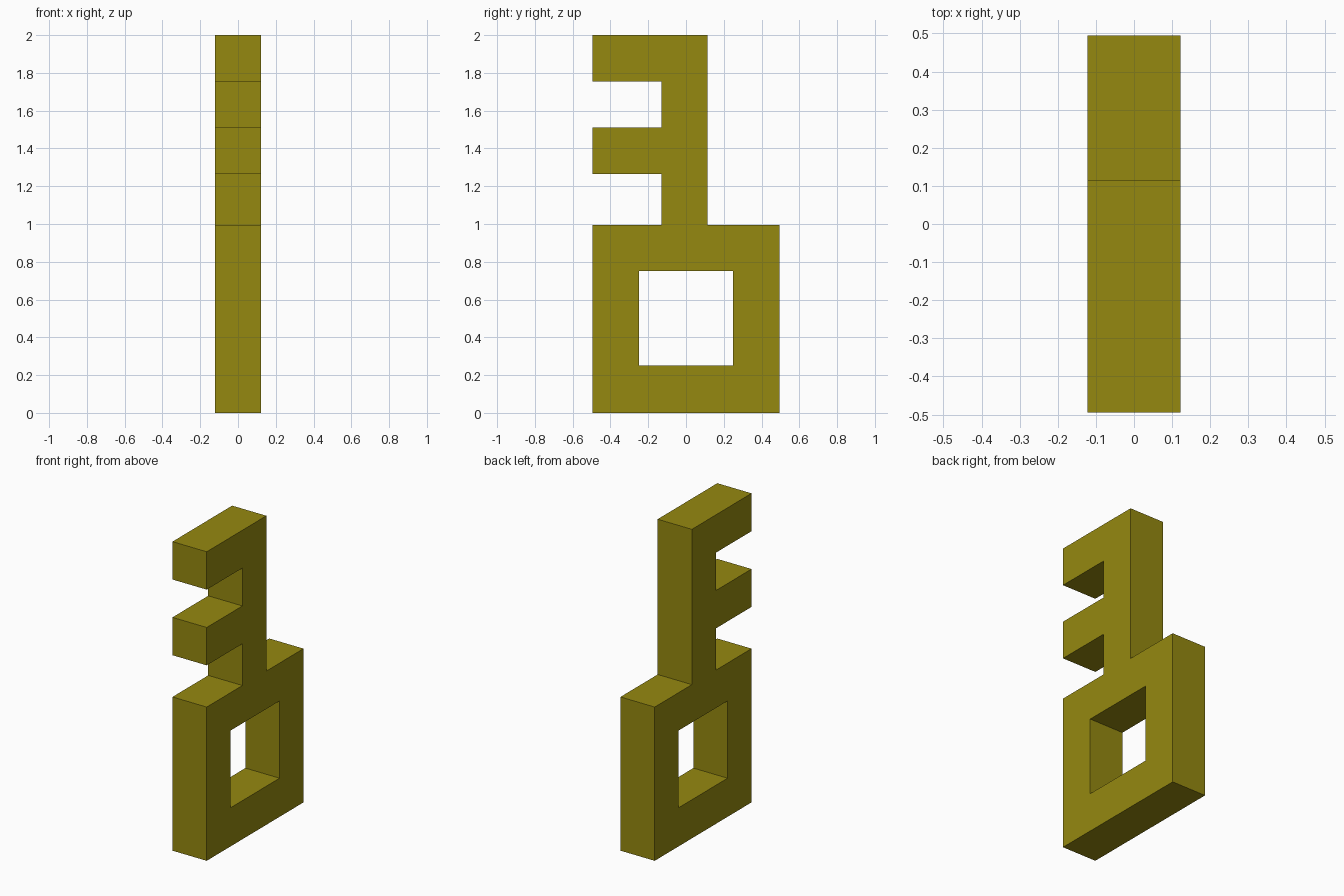
import bpy
from math import pi

if "Cube" in bpy.data.objects:
    bpy.data.objects.remove(bpy.data.objects["Cube"])

THICK = 0.245          # thickness along x
W = 0.495              # half width of the bow
BOW_TOP = 0.995
SHAFT = (-0.13, 0.115)  # shaft sides in y
TEETH = [(1.265, 1.51), (1.755, 2.0)]

# Outline of bow, shaft and teeth in (y, z)
outline = [(-W, 0), (W, 0), (W, BOW_TOP), (SHAFT[1], BOW_TOP), (SHAFT[1], 2.0)]
for low, high in reversed(TEETH):
    if high < 2.0:
        outline.append((SHAFT[0], high))
    outline += [(-W, high), (-W, low), (SHAFT[0], low)]
outline += [(SHAFT[0], BOW_TOP), (-W, BOW_TOP)]

# Square hole through the bow
hole = [(-0.25, 0.25), (-0.25, 0.75), (0.25, 0.75), (0.25, 0.25)]

# Filled, extruded profile standing upright in the y-z plane
curve = bpy.data.curves.new("key", 'CURVE')
curve.dimensions = '2D'
curve.fill_mode = 'BOTH'
curve.extrude = THICK / 2
for loop in (outline, hole):
    spline = curve.splines.new('POLY')
    spline.points.add(len(loop) - 1)
    for point, (y, z) in zip(spline.points, loop):
        point.co = (y, z, 0, 1)
    spline.use_cyclic_u = True

key = bpy.data.objects.new("key", curve)
key.rotation_euler = (pi / 2, 0, pi / 2)
bpy.context.collection.objects.link(key)

# Dark yellow metal
mat = bpy.data.materials.new("dark_yellow")
mat.diffuse_color = (0.30, 0.25, 0.005, 1)
mat.use_nodes = True
mat.node_tree.nodes["Principled BSDF"].inputs["Base Color"].default_value = mat.diffuse_color
curve.materials.append(mat)

# Turn into a flat-shaded mesh
bpy.context.view_layer.objects.active = key
key.select_set(True)
bpy.ops.object.convert(target='MESH')
bpy.ops.object.shade_flat()
